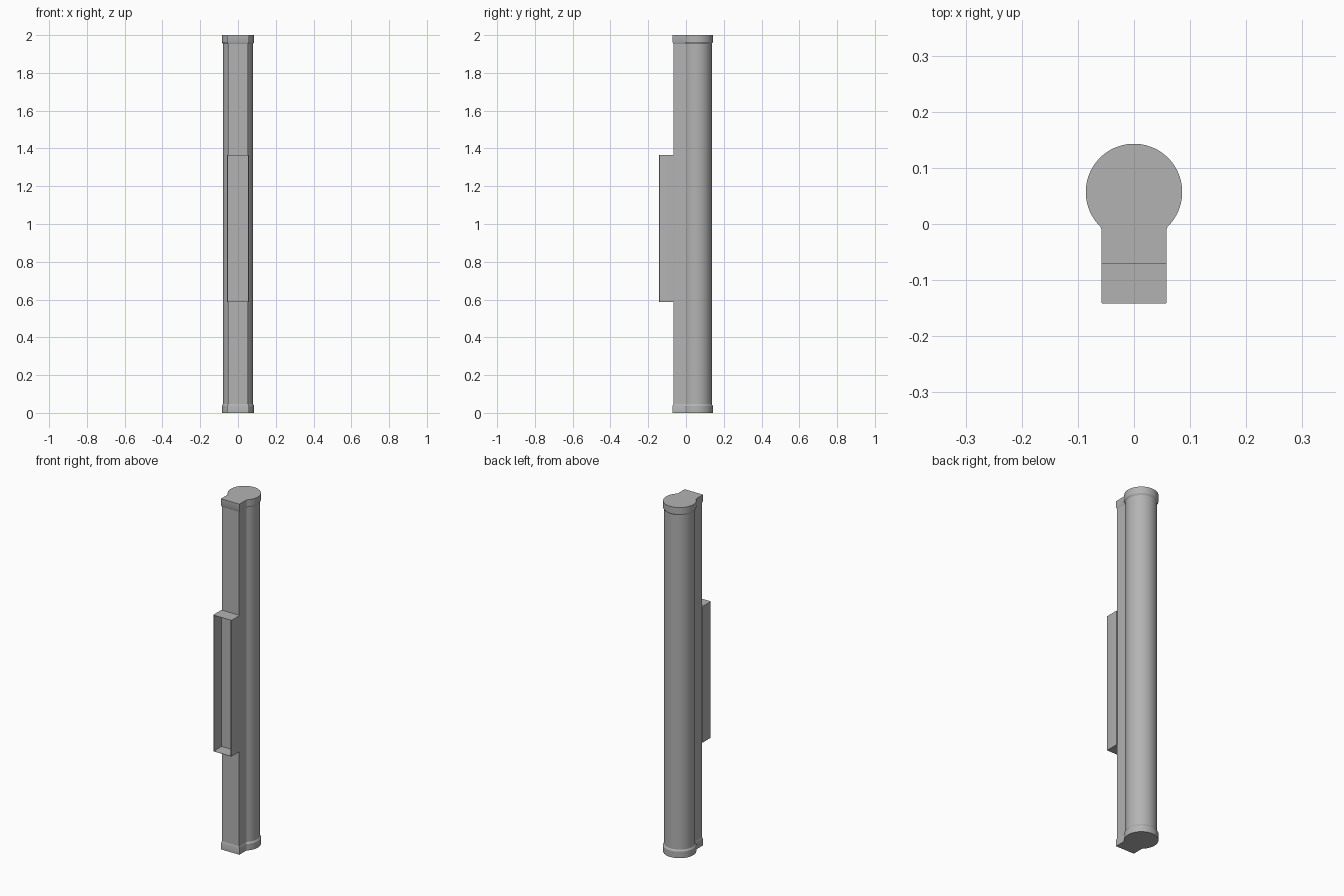
import bpy, bmesh, math

if "Cube" in bpy.data.objects:
    bpy.data.objects.remove(bpy.data.objects["Cube"])

grey = bpy.data.materials.new("neutral grey")
grey.diffuse_color = (0.45, 0.45, 0.45, 1)
grey.use_nodes = True
grey.node_tree.nodes["Principled BSDF"].inputs["Base Color"].default_value = grey.diffuse_color


def finish(bm, name):
    bmesh.ops.recalc_face_normals(bm, faces=bm.faces)
    me = bpy.data.meshes.new(name)
    bm.to_mesh(me)
    bm.free()
    ob = bpy.data.objects.new(name, me)
    bpy.context.collection.objects.link(ob)
    me.materials.append(grey)
    bpy.ops.object.select_all(action='DESELECT')
    ob.select_set(True)
    bpy.context.view_layer.objects.active = ob
    bpy.ops.object.shade_smooth_by_angle(angle=math.radians(30))
    return ob


def keyhole(r, w, front, fillet=0.012, cy=0.057, n=64, m=6):
    """Round tube blended into a square neck that points to the front."""
    fy = cy - math.sqrt((r + fillet) ** 2 - (w + fillet) ** 2)
    fx = w + fillet
    start = math.atan2(fy - cy, fx)
    arc = [(r * math.cos(a), cy + r * math.sin(a)) for a in
           (start + (math.pi - 2 * start) * i / n for i in range(n + 1))]
    # fillet on the right side, from the neck up to the tube
    a0, a1 = math.pi, start + math.pi
    right = [(fx + fillet * math.cos(a), fy + fillet * math.sin(a)) for a in
             (a0 + (a1 - a0) * i / m for i in range(m))]
    left = [(-x, y) for x, y in reversed(right)]
    return [(w, front)] + right + arc + left + [(-w, front)]


def loft(name, sections):
    """Skin a list of (profile, z) sections and close both ends."""
    bm = bmesh.new()
    rings = [[bm.verts.new((x, y, z)) for x, y in prof] for prof, z in sections]
    n = len(rings[0])
    for a, b in zip(rings, rings[1:]):
        for i in range(n):
            j = (i + 1) % n
            bm.faces.new((a[i], a[j], b[j], b[i]))
    bm.faces.new(rings[0])
    bm.faces.new(rings[-1])
    return finish(bm, name)


body = keyhole(0.080, 0.054, -0.067)
cap = keyhole(0.086, 0.058, -0.071)

# long tube with neck
loft("tube_body", [(body, 0.02), (body, 1.98)])

# end caps, tapering onto the tube
loft("bottom_cap", [(cap, 0.0), (cap, 0.037), (body, 0.046)])
loft("top_cap", [(cap, 2.0), (cap, 1.963), (body, 1.954)])

# open mounting tray on the front
bm = bmesh.new()
bmesh.ops.create_cube(bm, size=1)
y0, y1, z0, z1 = -0.142, -0.066, 0.587, 1.364
for v in bm.verts:
    v.co = (v.co.x * 0.116, (y0 + y1) / 2 + v.co.y * (y1 - y0),
            (z0 + z1) / 2 + v.co.z * (z1 - z0))
corners = [e for e in bm.edges if all(v.co.y < -0.1 for v in e.verts)
           and abs(e.verts[0].co.x - e.verts[1].co.x) < 1e-5]
bmesh.ops.bevel(bm, geom=corners, offset=0.003, segments=3, profile=0.5, affect='EDGES')
bm.normal_update()
front = min(bm.faces, key=lambda f: f.normal.y)
bmesh.ops.inset_region(bm, faces=[front], thickness=0.002)
inner = bmesh.ops.extrude_discrete_faces(bm, faces=[front])["faces"][0]
for v in inner.verts:
    v.co.y = -0.071
finish(bm, "mounting_tray")
